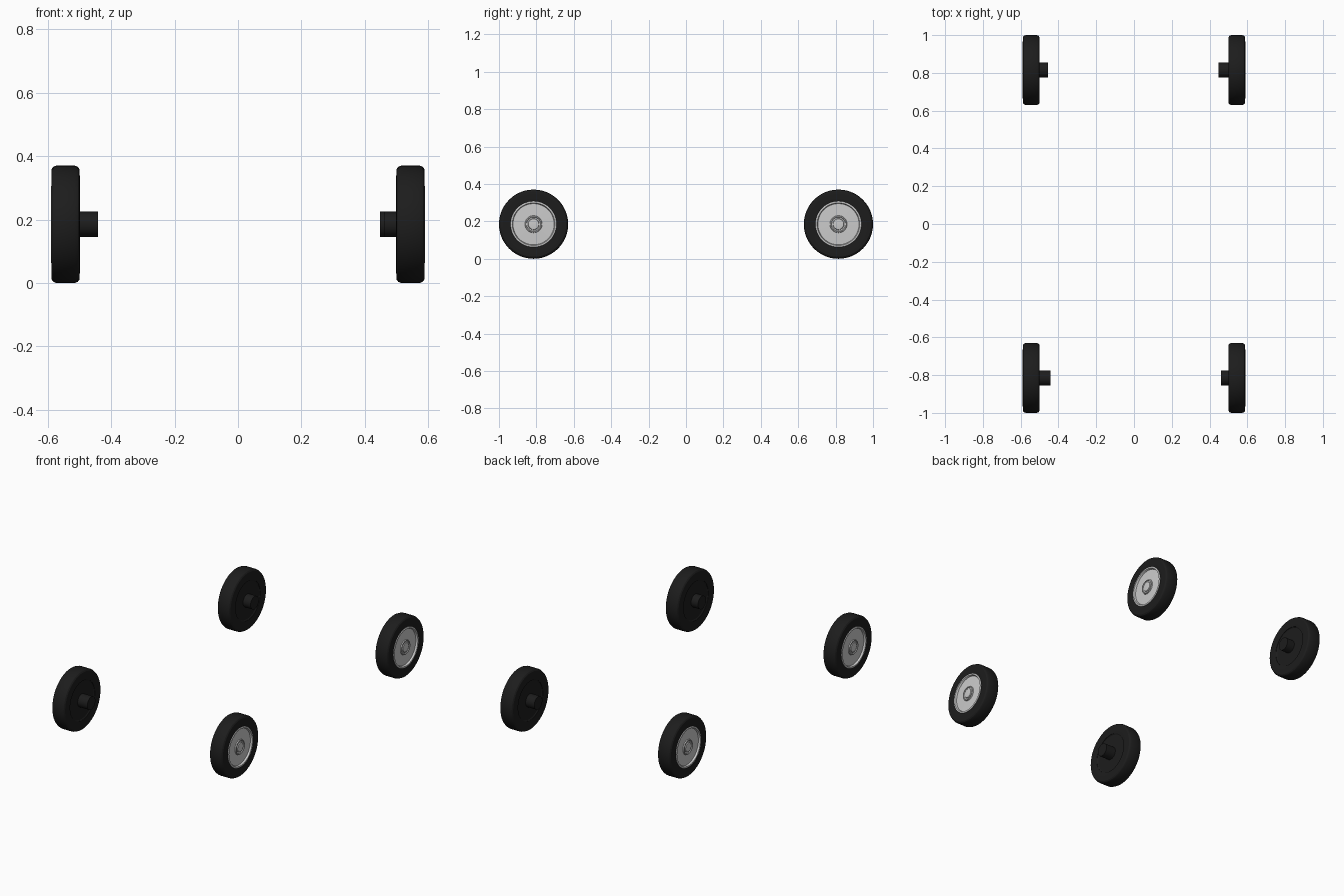
import bpy, bmesh, math
from mathutils import Matrix, Vector

if "Cube" in bpy.data.objects:
    bpy.data.objects.remove(bpy.data.objects["Cube"])

R, CY = 0.185, 0.815
SEG = 48

black = bpy.data.materials.new("black_rubber")
black.diffuse_color = (0.012, 0.012, 0.012, 1)
black.use_nodes = True
black.node_tree.nodes["Principled BSDF"].inputs["Base Color"].default_value = black.diffuse_color


def lathe(name, profile, side, y, mat=None, closed=False):
    """Spin (radius, x) points round the wheel axle; side is -1 left, 1 right."""
    bm = bmesh.new()
    vs = [bm.verts.new((x, 0, r)) for r, x in profile]
    es = [bm.edges.new(p) for p in zip(vs, vs[1:])]
    if closed:
        es.append(bm.edges.new((vs[-1], vs[0])))
    bmesh.ops.spin(bm, geom=vs + es, cent=(0, 0, 0), axis=(1, 0, 0),
                   angle=2 * math.pi, steps=SEG, use_duplicate=False)
    bmesh.ops.remove_doubles(bm, verts=bm.verts, dist=1e-5)
    bmesh.ops.transform(bm, verts=bm.verts,
                        matrix=Matrix.Translation(Vector((0, y, R))) @ Matrix.Diagonal((side, 1, 1, 1)))
    bmesh.ops.recalc_face_normals(bm, faces=bm.faces)
    me = bpy.data.meshes.new(name)
    bm.to_mesh(me)
    bm.free()
    ob = bpy.data.objects.new(name, me)
    bpy.context.collection.objects.link(ob)
    if mat:
        me.materials.append(mat)
    bpy.context.view_layer.objects.active = ob
    ob.select_set(True)
    bpy.ops.object.shade_smooth_by_angle(angle=math.radians(30))
    ob.select_set(False)


# closed tyre ring with chamfered shoulders
tyre = [(0.122, 0.502), (0.150, 0.499), (0.174, 0.500), (0.181, 0.505),
        (R, 0.514), (R, 0.574), (0.181, 0.583), (0.174, 0.588),
        (0.150, 0.589), (0.122, 0.586)]
# rim lip, dished face and stepped hub cap
rim = [(0.123, 0.570), (0.123, 0.588), (0.120, 0.590), (0.114, 0.590),
       (0.112, 0.587), (0.110, 0.579), (0.046, 0.581), (0.044, 0.587),
       (0.039, 0.588), (0.037, 0.583), (0.030, 0.583), (0.028, 0.588),
       (0.022, 0.589), (0.0, 0.589)]
# inner wheel plate
back = [(0.122, 0.504), (0.116, 0.508), (0.0, 0.508)]

# inner ends of the stub axles differ slightly from wheel to wheel
for end, y, ends in (("front", -CY, (0.441, 0.460)), ("rear", CY, (0.456, 0.448))):
    for label, side, inner in (("left", -1, ends[0]), ("right", 1, ends[1])):
        tag = f"{end}_{label}"
        lathe(f"{tag}_tyre", tyre, side, y, black, closed=True)
        lathe(f"{tag}_rim", rim, side, y)
        lathe(f"{tag}_inner_plate", back, side, y, black)
        lathe(f"{tag}_stub_axle", [(0.0, inner), (0.04, inner), (0.04, 0.51), (0.0, 0.51)],
              side, y, black)
